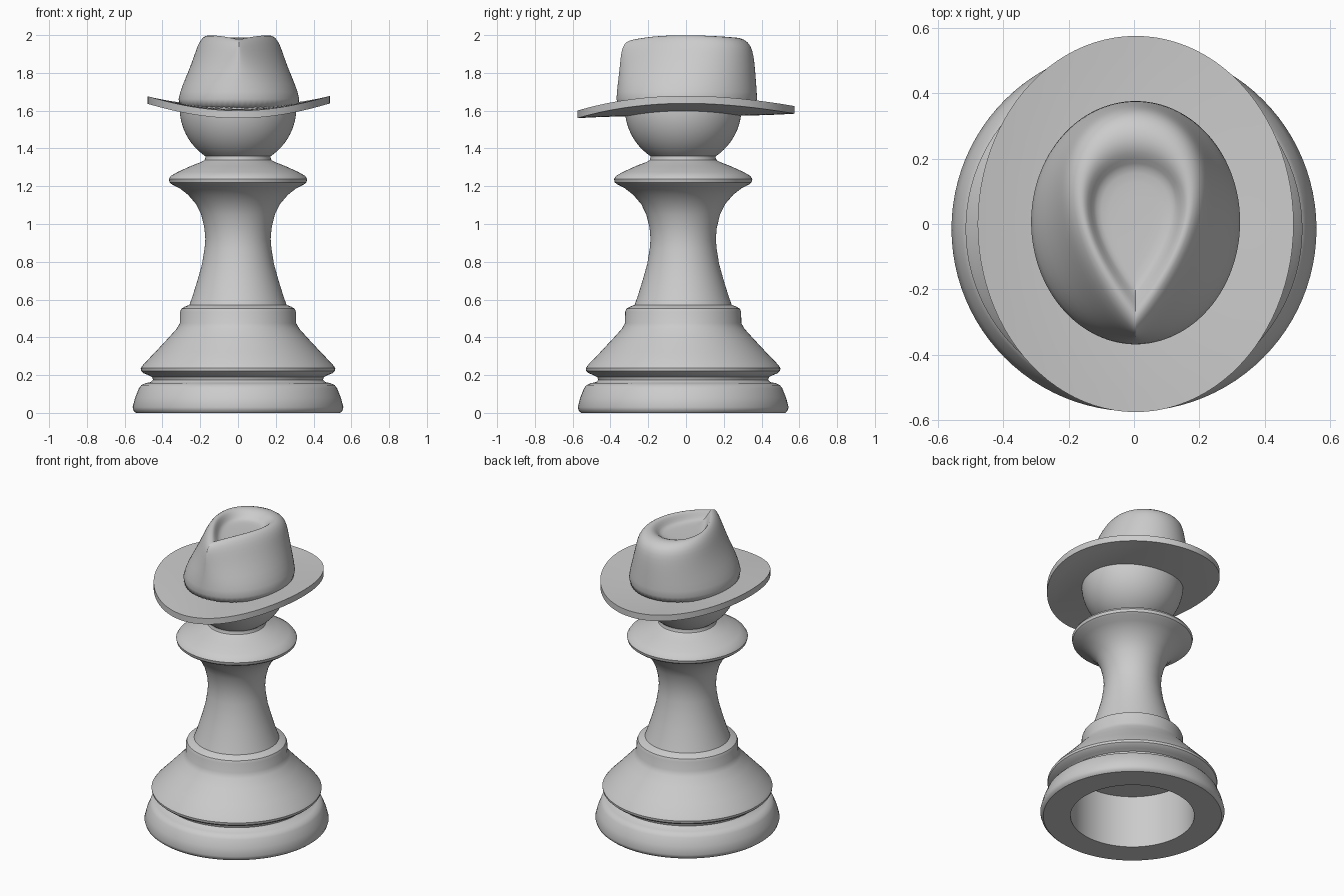
import bpy, bmesh, math

if "Cube" in bpy.data.objects:
    bpy.data.objects.remove(bpy.data.objects["Cube"])

grey = bpy.data.materials.new("plain_grey")
grey.diffuse_color = (0.6, 0.6, 0.6, 1)
grey.use_nodes = True
grey.node_tree.nodes["Principled BSDF"].inputs["Base Color"].default_value = grey.diffuse_color
N = 96


def loft(name, rings, caps=True, closed=False, angle=35, subsurf=0):
    """Skin a stack of point rings; either cap both ends or join last to first."""
    bm = bmesh.new()
    loops = [[bm.verts.new(p) for p in ring] for ring in rings]
    pairs = list(zip(loops, loops[1:]))
    if closed:
        pairs.append((loops[-1], loops[0]))
    for a, b in pairs:
        n = len(a)
        for i in range(n):
            j = (i + 1) % n
            bm.faces.new((a[i], a[j], b[j], b[i]))
    if caps:
        bm.faces.new(loops[0])
        bm.faces.new(loops[-1])
    bmesh.ops.recalc_face_normals(bm, faces=bm.faces[:])
    me = bpy.data.meshes.new(name)
    bm.to_mesh(me)
    bm.free()
    me.materials.append(grey)
    me.shade_smooth()
    me.set_sharp_from_angle(angle=math.radians(angle))
    ob = bpy.data.objects.new(name, me)
    bpy.context.collection.objects.link(ob)
    if subsurf:
        mod = ob.modifiers.new("smooth", 'SUBSURF')
        mod.levels = mod.render_levels = subsurf
    return ob


def ellipse(a, b, height, cy=0.0, cx=0.0):
    pts = []
    for i in range(N):
        t = 2 * math.pi * i / N
        x, y = cx + a * math.cos(t), cy + b * math.sin(t)
        pts.append((x, y, height(x, y)))
    return pts


# Turned body: hollow underside, foot, groove, skirt, collar, waist, upper disc
profile = [
    (0.375, 0.35), (0.375, 0.0), (0.54, 0.0), (0.552, 0.01), (0.558, 0.03),
    (0.545, 0.08), (0.525, 0.13), (0.512, 0.147), (0.49, 0.157), (0.462, 0.163),
    (0.45, 0.175), (0.455, 0.19), (0.475, 0.2), (0.5, 0.21), (0.513, 0.222),
    (0.515, 0.237), (0.5, 0.258), (0.44, 0.32), (0.37, 0.395), (0.325, 0.445),
    (0.308, 0.475), (0.307, 0.535), (0.3, 0.552), (0.28, 0.563), (0.257, 0.572),
    (0.24, 0.62), (0.215, 0.7), (0.19, 0.79), (0.177, 0.87), (0.173, 0.92),
    (0.178, 0.98), (0.195, 1.05), (0.222, 1.105), (0.265, 1.155), (0.31, 1.19),
    (0.35, 1.21), (0.362, 1.22), (0.366, 1.238), (0.355, 1.255), (0.32, 1.275),
    (0.25, 1.307), (0.195, 1.328), (0.177, 1.338), (0.172, 1.352),
]
# Ball head, closed off inside the hat
CZ, R = 1.615, 0.309
for k in range(15):
    phi = math.radians(-56 + 68 * k / 14)
    profile.append((R * math.cos(phi), CZ + R * math.sin(phi)))
loft("pawn_body", [ellipse(r, r, lambda x, y, z=z: z, -0.015) for r, z in profile])


# Curled hat brim: sides turned up, front slightly drooped
def brim_z(x, y):
    return 1.612 + 0.28 * x * x + 0.012 * (y / 0.575) ** 3


steps = [0.5, 0.6, 0.7, 0.8, 0.9, 1.0]
brim = []
for drop, order in ((0.0, steps), (0.04, steps[::-1])):
    for s in order:
        brim.append(ellipse(0.483 * s, 0.575 * s,
                            lambda x, y, d=drop: brim_z(x, y) - d, 0, 0.005))
loft("hat_brim", brim, caps=False, closed=True)


# Pinched crown: rings change from ellipse to teardrop, then sink into the crease
def teardrop(z, a, front, back, m, dip):
    n = 64
    ts = [2 * math.pi * (i + 0.5) / n for i in range(n)]
    raw = [math.sin(t) * abs(math.sin(t / 2)) ** m for t in ts]
    top = max(raw)
    cy, b = (front + back) / 2, (back - front) / 2
    pts = []
    for t, w in zip(ts, raw):
        c = math.cos(t)
        h = z - dip * (c * c + max(c, 0) ** 3)
        pts.append((0.005 + a * w / top, cy - b * c, h))
    return pts


crown = [
    (1.59, 0.324, -0.37, 0.375, 0.0, 0),
    (1.66, 0.324, -0.37, 0.378, 0.0, 0),
    (1.74, 0.298, -0.362, 0.372, 0.08, 0),
    (1.82, 0.263, -0.352, 0.366, 0.3, 0),
    (1.90, 0.234, -0.346, 0.358, 0.55, 0.004),
    (1.955, 0.216, -0.336, 0.343, 0.75, 0.008),
    (1.99, 0.192, -0.315, 0.31, 0.9, 0.012),
    (2.003, 0.165, -0.28, 0.262, 1.0, 0.012),
    (1.99, 0.146, -0.25, 0.217, 1.0, 0.01),
    (1.955, 0.128, -0.215, 0.183, 1.0, 0.004),
    (1.94, 0.112, -0.19, 0.165, 1.0, 0),
    (1.938, 0.05, -0.09, 0.09, 1.0, 0),
]
loft("hat_crown", [teardrop(*c) for c in crown], angle=180, subsurf=1)
